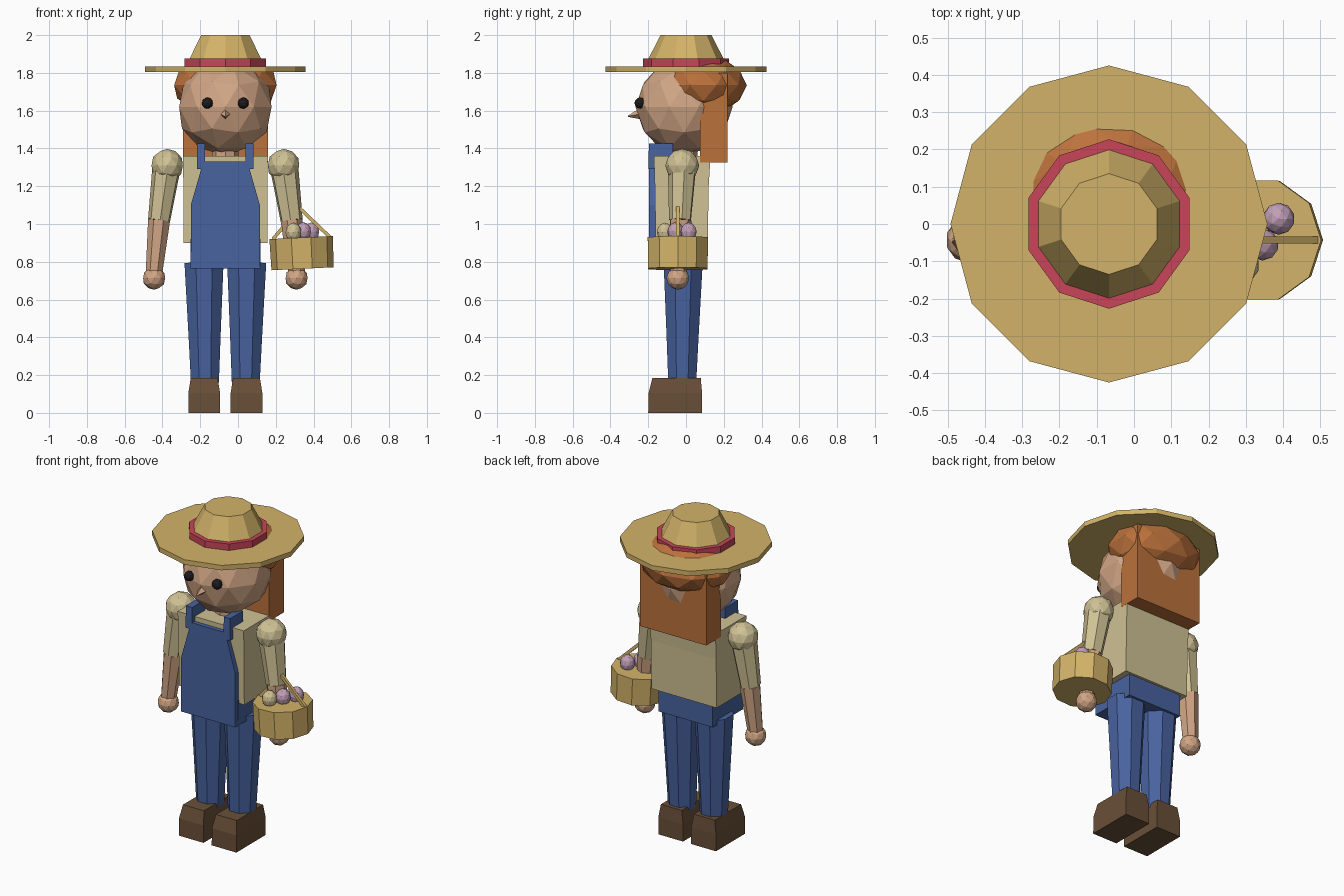
import bpy, bmesh, math
from mathutils import Vector, Matrix

if "Cube" in bpy.data.objects:
    bpy.data.objects.remove(bpy.data.objects["Cube"])

CX = -0.067  # body centre line


def colour(name, r, g, b):
    m = bpy.data.materials.new(name)
    m.diffuse_color = (r, g, b, 1)
    m.use_nodes = True
    m.node_tree.nodes["Principled BSDF"].inputs["Base Color"].default_value = m.diffuse_color
    return m


STRAW = colour("straw", .65, .45, .14)
RED = colour("ribbon_red", .58, .06, .10)
ORANGE = colour("hair_orange", .50, .165, .045)
SKIN = colour("skin", .64, .38, .235)
CREAM = colour("shirt_cream", .63, .54, .30)
DENIM = colour("denim_blue", .065, .125, .35)
BROWN = colour("boot_brown", .14, .078, .04)
BLACK = colour("eye_black", .012, .012, .014)
LILAC = colour("egg_lilac", .54, .35, .48)


def finish(name, bm, mat):
    bmesh.ops.recalc_face_normals(bm, faces=bm.faces)
    me = bpy.data.meshes.new(name)
    bm.to_mesh(me)
    bm.free()
    me.materials.append(mat)
    ob = bpy.data.objects.new(name, me)
    bpy.context.scene.collection.objects.link(ob)
    return ob


def ball(name, centre, radii, mat, sub=2):
    bm = bmesh.new()
    bmesh.ops.create_icosphere(bm, subdivisions=sub, radius=1)
    m = Matrix.Translation(centre) @ Matrix.Diagonal((*radii, 1))
    bmesh.ops.transform(bm, matrix=m, verts=bm.verts)
    return finish(name, bm, mat)


def tube(name, a, b, ra, rb, n, mat, spin=0.0):
    """Tapered prism from a to b."""
    a, b = Vector(a), Vector(b)
    d = b - a
    bm = bmesh.new()
    bmesh.ops.create_cone(bm, cap_ends=True, segments=n, radius1=ra, radius2=rb, depth=d.length)
    tilt = Vector((0, 0, 1)).rotation_difference(d).to_matrix().to_4x4()
    m = Matrix.Translation((a + b) / 2) @ tilt @ Matrix.Rotation(spin, 4, 'Z')
    bmesh.ops.transform(bm, matrix=m, verts=bm.verts)
    return finish(name, bm, mat)


def block(name, mat, *levels):
    """Stack of rectangles, each (z, x_centre, half_width, y0, y1)."""
    bm = bmesh.new()
    prev = None
    for z, x, w, y0, y1 in levels:
        ring = [bm.verts.new(p) for p in
                ((x - w, y0, z), (x + w, y0, z), (x + w, y1, z), (x - w, y1, z))]
        if prev:
            for i in range(4):
                j = (i + 1) % 4
                bm.faces.new((prev[i], prev[j], ring[j], ring[i]))
        else:
            bm.faces.new(ring[::-1])
        prev = ring
    bm.faces.new(prev)
    return finish(name, bm, mat)


# Straw hat
def disc(name, z0, z1, r0, r1, n, mat, spin):
    tube(name, (CX, 0, z0), (CX, 0, z1), r0, r1, n, mat, spin)


disc("hat_brim", 1.805, 1.835, .425, .425, 12, STRAW, 0)
disc("hat_ribbon", 1.83, 1.875, .227, .227, 10, RED, 0)
disc("hat_crown", 1.83, 2.0, .222, .135, 10, STRAW, 0)

# Head, hair and face
ball("head", (CX, -.01, 1.62), (.257, .257, .257), SKIN)
ball("hair_cap", (CX, .092, 1.735), (.285, .23, .158), ORANGE)
block("hair_back", ORANGE, (1.325, CX, .225, .075, .22), (1.8, CX, .225, .075, .22))
tube("nose", (CX, -.24, 1.583), (CX, -.307, 1.57), .03, .003, 4, SKIN)
for side, s in (("left", -1), ("right", 1)):
    ball("eye_" + side, (CX + s * .095, -.243, 1.64), (.03, .03, .03), BLACK)

# Neck, shirt and overalls
tube("neck", (CX, -.01, 1.33), (CX, -.01, 1.42), .07, .07, 8, SKIN)
block("shirt", CREAM, (.90, CX, .222, -.16, .115), (1.2, CX, .222, -.165, .12),
      (1.36, CX, .225, -.17, .13))
block("overalls_hips", DENIM, (.765, CX, .185, -.17, .10), (.92, CX, .185, -.17, .10))
block("overalls_bib", DENIM, (.765, CX, .185, -.195, -.15), (.86, CX, .183, -.195, -.15),
      (1.10, CX, .183, -.195, -.15), (1.33, CX, .117, -.195, -.15))

# Limbs, mirrored about the body centre
for side, s in (("left", -1), ("right", 1)):
    def at(x, y, z):
        return (CX + s * x, y, z)

    block("strap_" + side, DENIM, (1.29, CX + s * .129, .021, -.198, -.16),
          (1.36, CX + s * .129, .021, -.198, -.07), (1.425, CX + s * .129, .021, -.196, -.07))
    tube("thigh_" + side, at(.113, -.015, .795), at(.110, -.018, .41), .112, .092, 8, DENIM, math.pi / 8)
    tube("shin_" + side, at(.110, -.018, .41), at(.108, -.02, .16), .092, .08, 8, DENIM, math.pi / 8)
    bx = CX + s * .112
    block("boot_" + side, BROWN, (0, bx, .084, -.2, .085), (.105, bx, .084, -.198, .085),
          (.185, bx, .071, -.178, .078))
    ball("shoulder_" + side, at(.308, -.02, 1.31), (.087, .09, .088), CREAM)
    tube("sleeve_" + side, at(.313, -.02, 1.28), at(.35, -.03, 1.02), .076, .06, 7, CREAM)
    tube("forearm_" + side, at(.35, -.03, 1.02), at(.377, -.042, .74), .06, .045, 7, SKIN)
    ball("hand_" + side, at(.377, -.043, .713), (.061, .061, .061), SKIN)

# Basket with handle and eggs
tube("basket", (.342, -.043, .763), (.334, -.043, .928), .165, .168, 10, STRAW, math.pi / 10 * 5)
apex = (.325, -.043, 1.085)
for side, foot in (("left", (.185, -.043, .92)), ("right", (.487, -.043, .93))):
    tube("basket_handle_" + side, foot, apex, .013, .013, 4, STRAW, math.pi / 4)
for name, pos, mat in (("egg_cream", (.293, -.112, .957), CREAM),
                       ("egg_lilac_middle", (.345, -.055, .96), LILAC),
                       ("egg_lilac_back", (.388, .014, .958), LILAC)):
    ball(name, pos, (.043, .043, .05), mat)
